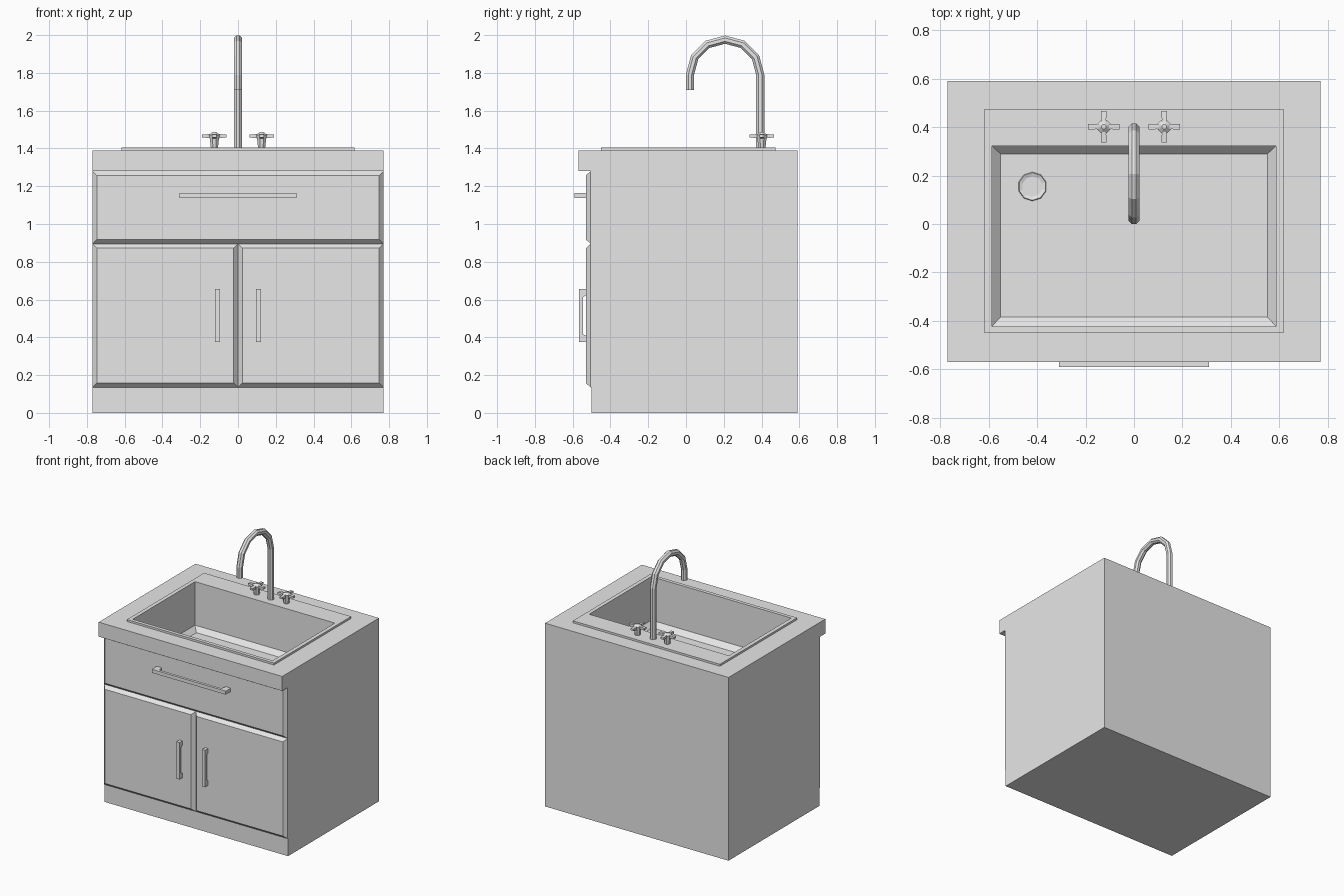
import bpy, bmesh
from math import sin, cos, pi
from mathutils import Vector

old = bpy.data.objects.get("Cube")
if old:
    bpy.data.objects.remove(old, do_unlink=True)

GREY = bpy.data.materials.new("plain grey")
GREY.use_nodes = True
GREY.diffuse_color = (0.8, 0.8, 0.8, 1)
GREY.node_tree.nodes["Principled BSDF"].inputs["Base Color"].default_value = (0.8, 0.8, 0.8, 1)


def finish(bm, name):
    bmesh.ops.recalc_face_normals(bm, faces=bm.faces)
    mesh = bpy.data.meshes.new(name)
    bm.to_mesh(mesh)
    bm.free()
    mesh.materials.append(GREY)
    obj = bpy.data.objects.new(name, mesh)
    bpy.context.collection.objects.link(obj)
    return obj


def loft(name, rings, cap_start=True, cap_end=True, closed=False):
    """Join successive rings of points with quads."""
    bm = bmesh.new()
    rows = [[bm.verts.new(p) for p in ring] for ring in rings]
    pairs = list(zip(rows, rows[1:]))
    if closed:
        pairs.append((rows[-1], rows[0]))
    for a, b in pairs:
        for i in range(len(a)):
            j = (i + 1) % len(a)
            bm.faces.new((a[i], a[j], b[j], b[i]))
    if cap_start and not closed:
        bm.faces.new(rows[0])
    if cap_end and not closed:
        bm.faces.new(rows[-1])
    return finish(bm, name)


def flat_rect(x, y0, y1, z):
    return [(-x, y0, z), (x, y0, z), (x, y1, z), (-x, y1, z)]


def front_rect(x0, x1, z0, z1, y, inset=0):
    x0, x1, z0, z1 = x0 + inset, x1 - inset, z0 + inset, z1 - inset
    return [(x0, y, z0), (x1, y, z0), (x1, y, z1), (x0, y, z1)]


def circle(x, y, z, r, n):
    return [(x + r * cos(2 * pi * (i + .5) / n), y + r * sin(2 * pi * (i + .5) / n), z)
            for i in range(n)]


# Cabinet body, open on top beneath the counter
HALF, FRONT, BACK = 0.77, -0.5, 0.59
loft("cabinet_body", [flat_rect(HALF, FRONT, BACK, 0), flat_rect(HALF, FRONT, BACK, 1.28)],
     cap_end=False)

# Countertop frame with an opening for the basin
outer = (HALF, -0.57, BACK)
hole = (0.59, -0.43, 0.33)
loft("countertop", [flat_rect(*outer, 1.28), flat_rect(*outer, 1.39),
                    flat_rect(*hole, 1.39), flat_rect(*hole, 1.28)], closed=True)

# Sink rim, walls and chamfered floor
rim, mouth, floor = (0.617, -0.45, 0.475), (0.587, -0.423, 0.323), (0.552, -0.385, 0.29)
FLOOR_Z = 1.04
loft("sink_basin", [flat_rect(*rim, 1.39), flat_rect(*rim, 1.405), flat_rect(*mouth, 1.405),
                    flat_rect(*mouth, FLOOR_Z + 0.035), flat_rect(*floor, FLOOR_Z)],
     cap_start=False)

# Drain ring on the basin floor
dx, dy = -0.42, 0.155
loft("drain", [circle(dx, dy, FLOOR_Z, 0.06, 10), circle(dx, dy, FLOOR_Z + 0.006, 0.057, 10),
               circle(dx, dy, FLOOR_Z + 0.001, 0.042, 10)], cap_start=False)


# Chamfered drawer and door panels
def panel(name, x0, x1, z0, z1):
    area = (x0, x1, z0, z1)
    loft(name, [front_rect(*area, FRONT), front_rect(*area, FRONT - 0.005),
                front_rect(*area, FRONT - 0.03, 0.023)], cap_start=False)


panel("drawer_front", -HALF, HALF, 0.895, 1.28)
panel("right_door", -HALF, 0, 0.135, 0.895)
panel("left_door", 0, HALF, 0.135, 0.895)


# Bracket handles, drawn as a profile along their length
def handle(name, centre, length, width, reach, post, vertical):
    h, bar = length / 2, 0.02
    profile = [(-h, 0), (-h, reach), (h, reach), (h, 0),
               (h - post, 0), (h - post - 0.008, reach - bar),
               (post + 0.008 - h, reach - bar), (post - h, 0)]
    sides = []
    for w in (-width / 2, width / 2):
        ring = []
        for along, out in profile:
            offset = (w, -out, along) if vertical else (along, -out, w)
            ring.append(Vector(centre) + Vector(offset))
        sides.append(ring)
    loft(name, sides)


handle("drawer_handle", (0, -0.53, 1.15), 0.62, 0.027, 0.06, 0.04, False)
for side, s in (("right", -1), ("left", 1)):
    handle(side + "_door_handle", (s * 0.108, -0.53, 0.515), 0.28, 0.025, 0.036, 0.034, True)

# Gooseneck spout: octagonal tube swept along an arch
ARCH_Y, ARCH_Z, ARCH_R, TUBE = 0.207, 1.79, 0.186, 0.0235
stations = [(ARCH_Y + ARCH_R, 1.4, 0)]
for k in range(7):
    a = pi * k / 6
    stations.append((ARCH_Y + ARCH_R * cos(a), ARCH_Z + ARCH_R * sin(a), a))
stations.append((ARCH_Y - ARCH_R, 1.71, pi))
rings = []
for y, z, a in stations:
    ring = []
    for i in range(8):
        t = 2 * pi * (i + .5) / 8
        r = TUBE * cos(t)
        ring.append((TUBE * sin(t), y + r * cos(a), z + r * sin(a)))
    rings.append(ring)
loft("faucet_spout", rings)

# Tap knobs: tapered stem, domed hub and four flat arms
for side, s in (("right", -1), ("left", 1)):
    x, y = s * 0.125, 0.402
    loft(side + "_tap_stem", [circle(x, y, 1.4, 0.02, 8), circle(x, y, 1.452, 0.026, 8),
                              circle(x, y, 1.472, 0.03, 8), circle(x, y, 1.487, 0.01, 8)])
    for k, label in enumerate(("a", "b", "c", "d")):
        d = Vector((cos(k * pi / 2), sin(k * pi / 2), 0))
        n = Vector((-d.y, d.x, 0))
        arm = []
        for reach, half, low, high in ((0.012, 0.009, 1.452, 1.477), (0.065, 0.012, 1.459, 1.473)):
            base = Vector((x, y, 0)) + d * reach
            arm.append([base + n * w + Vector((0, 0, z)) for w, z in
                        ((-half, low), (half, low), (half, high), (-half, high))])
        loft(side + "_tap_arm_" + label, arm)
